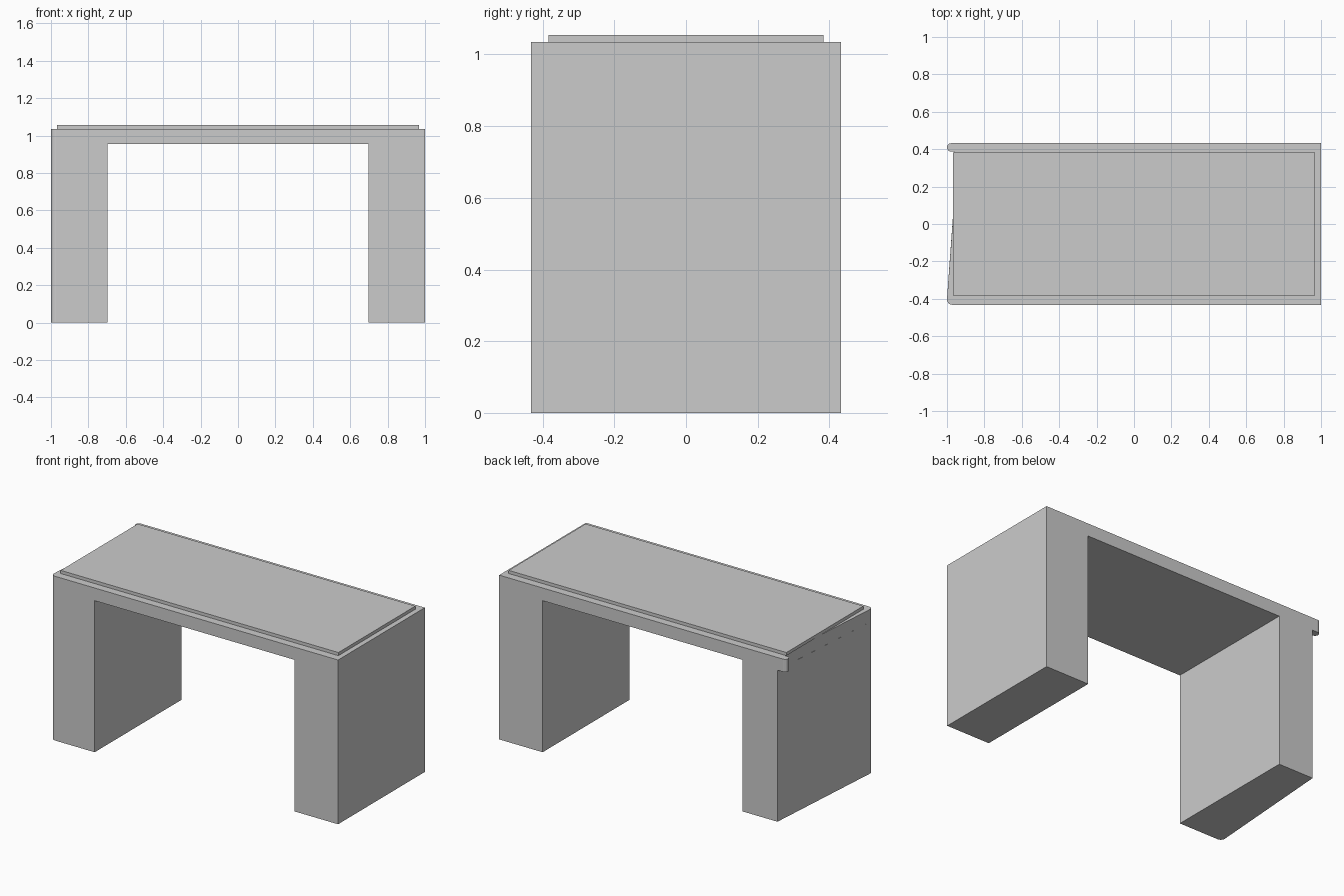
import bpy, bmesh
from math import cos, sin, radians

if "Cube" in bpy.data.objects:
    bpy.data.objects.remove(bpy.data.objects["Cube"])


def arc(cx, cy, r, a0, a1, n=5):
    """Points of a rounded corner, angles in degrees."""
    return [(cx + r * cos(radians(a0 + (a1 - a0) * i / n)),
             cy + r * sin(radians(a0 + (a1 - a0) * i / n))) for i in range(n + 1)]


def prism(name, outline, z0, z1):
    """Extrude a plan outline (seen from above) between two heights."""
    bm = bmesh.new()
    face = bm.faces.new([bm.verts.new((x, y, z0)) for x, y in outline])
    ext = bmesh.ops.extrude_face_region(bm, geom=[face])
    top = [v for v in ext["geom"] if isinstance(v, bmesh.types.BMVert)]
    bmesh.ops.translate(bm, verts=top, vec=(0, 0, z1 - z0))
    bmesh.ops.recalc_face_normals(bm, faces=bm.faces)
    mesh = bpy.data.meshes.new(name)
    bm.to_mesh(mesh)
    bm.free()
    obj = bpy.data.objects.new(name, mesh)
    bpy.context.collection.objects.link(obj)
    return obj


def rect(x0, x1, y0, y1):
    return [(x0, y0), (x1, y0), (x1, y1), (x0, y1)]


D = 0.432        # half depth
INNER = 0.697    # inner face of the pedestals
UNDER = 0.955    # underside of the worktop
TOP = 1.035      # upper side of the worktop

# Pedestals: the right one is square, the left one tapers towards the back
prism("right_pedestal", rect(INNER, 1, -D, D), 0, UNDER)
front_corner = arc(-0.972, -D + 0.028, 0.028, 180, 270)
prism("left_pedestal",
      front_corner + [(-INNER, -D), (-INNER, D), (-0.940, D)], 0, UNDER)

# Worktop with the same taper and a rounded lug at the back left corner
r = 0.0225
lug = arc(-1 + r, D - r, r, 90, 270, 8)
prism("worktop",
      front_corner + [(1, -D), (1, D)] + lug
      + [(-0.962, D - 2 * r), (-0.953, D - 0.06), (-0.950, 0.28)], UNDER, TOP)

# Thin raised pad on the worktop
prism("desk_pad", rect(-0.968, 0.968, -0.383, 0.383), TOP, 1.055)
